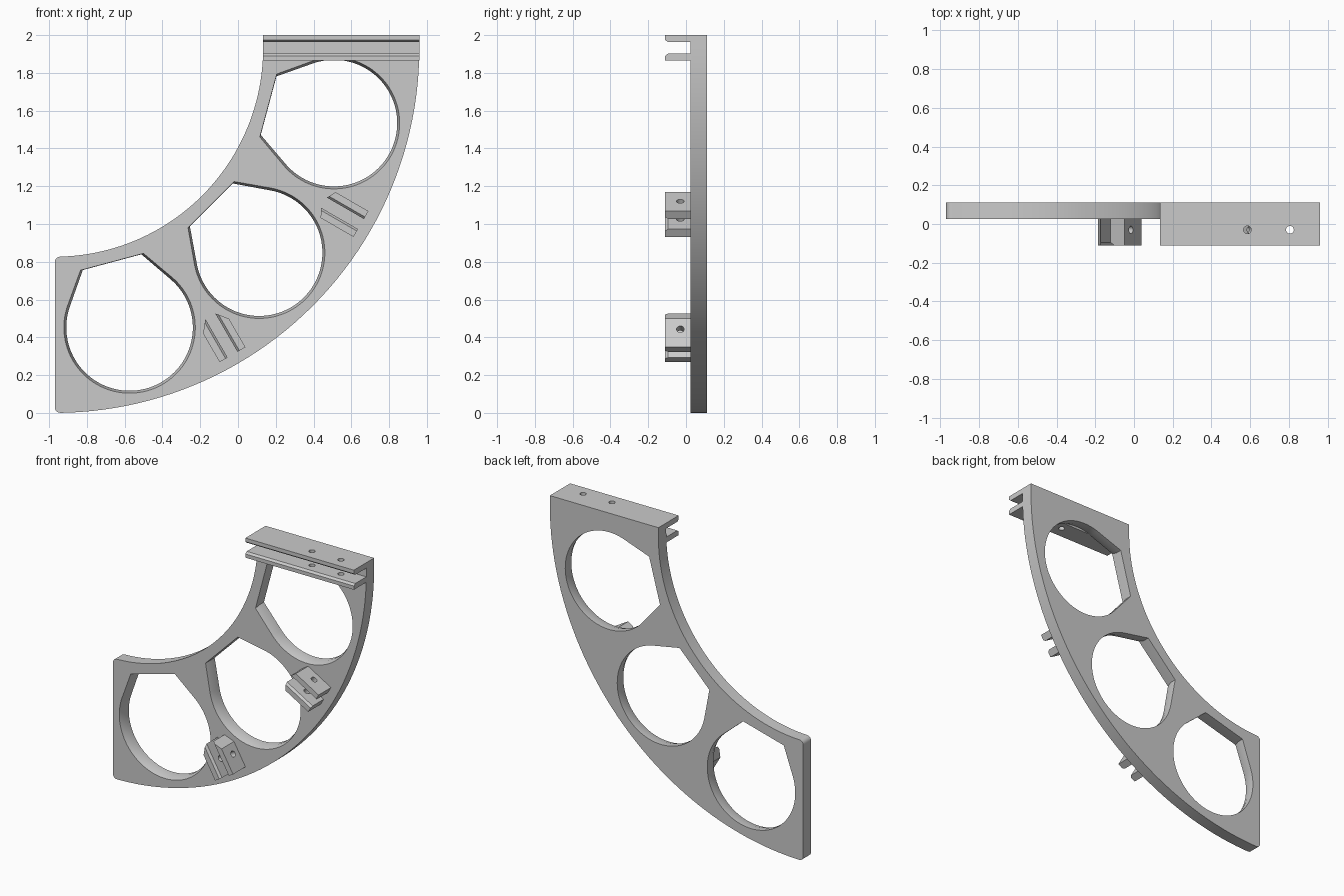
import bpy, bmesh
from math import sin, cos, radians, acos, atan2, hypot, pi

cube = bpy.data.objects.get("Cube")
if cube:
    bpy.data.objects.remove(cube)

grey = bpy.data.materials.new("plain grey")
grey.use_nodes = True
grey.diffuse_color = (0.59, 0.59, 0.59, 1)
grey.node_tree.nodes["Principled BSDF"].inputs["Base Color"].default_value = grey.diffuse_color

# Arc centre, radii and depth range of the curved plate
CX, CZ, R_OUT, R_IN, TOP = -0.97, 1.93, 1.93, 1.103, 2.0
FRONT, BACK, TIP = 0.025, 0.11, -0.11


def polar(r, a):
    return CX + r * sin(a), CZ - r * cos(a)


def loft(name, layers):
    """Solid through matching outlines, each given as (y, [(x, z), ...])."""
    bm = bmesh.new()
    rings = [[bm.verts.new((x, y, z)) for x, z in pts] for y, pts in layers]
    bm.faces.new(rings[0])
    bm.faces.new(rings[-1])
    n = len(rings[0])
    for a, b in zip(rings, rings[1:]):
        for i in range(n):
            j = (i + 1) % n
            bm.faces.new((a[i], a[j], b[j], b[i]))
    bmesh.ops.recalc_face_normals(bm, faces=bm.faces)
    mesh = bpy.data.meshes.new(name)
    bm.to_mesh(mesh)
    bm.free()
    obj = bpy.data.objects.new(name, mesh)
    mesh.materials.append(grey)
    bpy.context.collection.objects.link(obj)
    return obj


def activate(obj):
    bpy.ops.object.select_all(action="DESELECT")
    obj.select_set(True)
    bpy.context.view_layer.objects.active = obj


def cut(obj, cutter):
    mod = obj.modifiers.new("cut", "BOOLEAN")
    mod.operation, mod.solver, mod.object = "DIFFERENCE", "EXACT", cutter
    cutter.hide_render = True
    activate(obj)
    bpy.ops.object.modifier_apply(modifier=mod.name)
    bpy.data.objects.remove(cutter)


def smooth(obj):
    activate(obj)
    bpy.ops.object.shade_smooth_by_angle(angle=radians(25))


# Curved plate: quarter ring with a short straight top and rounded left corners
def arc(r, steps=48):
    return [polar(r, pi / 2 * i / steps) for i in range(steps + 1)]


outline = arc(R_OUT) + [(CX + R_OUT, TOP), (CX + R_IN, TOP)] + arc(R_IN)[::-1]
plate = loft("curved_plate", [(FRONT, outline), (BACK, outline)])
bm = bmesh.new()
bm.from_mesh(plate.data)
corners = [e for e in bm.edges if all(abs(v.co.x - CX) < 0.001 for v in e.verts)
           and abs(e.verts[0].co.y - e.verts[1].co.y) > 0.01]
bmesh.ops.bevel(bm, geom=corners, offset=0.03, segments=5, profile=0.5, affect="EDGES")
bm.to_mesh(plate.data)
bm.free()


# Opening: a circle joined by tangents to two corners near the inner arc
def opening(mid, r, spread, steps=72):
    cx, cz = polar(1.53, mid)
    ends = [polar(1.183, mid + s * spread) for s in (1, -1)]
    tangents = []
    for (x, z), s in zip(ends, (-1, 1)):
        dx, dz = x - cx, z - cz
        tangents.append(atan2(dz, dx) + s * acos(r / hypot(dx, dz)))
    # Sweep the long way round, away from the corners
    sweep = (tangents[1] - tangents[0]) % (2 * pi) - 2 * pi
    pts = []
    for i in range(steps + 1):
        a = tangents[0] + sweep * i / steps
        pts.append((cx + r * cos(a), cz + r * sin(a)))
    return pts + [ends[1], ends[0]]


for deg in (15, 45, 75):
    wide = opening(radians(deg), 0.348, radians(8.4))
    tight = opening(radians(deg), 0.335, radians(7.8))
    cut(plate, loft("opening_cutter", [(FRONT - 0.05, wide), (FRONT, wide),
                                       (FRONT + 0.04, tight), (BACK + 0.05, tight)]))
smooth(plate)


# Clip: two parallel radial bars with chamfered tips and cross-drilled holes.
# Each bar spans lo..hi sideways; its inner end slants from start_lo to start_hi.
def clip(name, deg, centre, lo, hi, start_lo, start_hi, end, drills):
    a = radians(deg)

    def place(u, v):
        return (CX + u * sin(a) + v * cos(a), CZ - u * cos(a) + v * sin(a))

    def section(side, lip):
        start = start_lo + (start_hi - start_lo) * lip / (hi - lo)
        return [place(u, centre + side * v)
                for u, v in ((start, lo + lip), (end, lo + lip), (end, hi), (start_hi, hi))]

    for side, label in ((1, "upper"), (-1, "lower")):
        bar = loft(f"{name}_{label}_bar", [(FRONT + 0.005, section(side, 0)),
                                           (TIP + 0.015, section(side, 0)),
                                           (TIP, section(side, 0.012))])
        for u in drills:
            x, z = place(u, centre)
            bpy.ops.mesh.primitive_cylinder_add(vertices=24, radius=0.02, depth=0.4,
                                                location=(x, -0.03, z), rotation=(0, pi / 2 - a, 0))
            cut(bar, bpy.context.object)
        smooth(bar)


clip("top_clip", 90, 0.0025, 0.03, 0.0675, R_IN, R_IN, R_OUT, (1.555, 1.775))
clip("right_clip", 60, 0.005, 0.031, 0.079, 1.643, 1.668, 1.869, (1.765,))
clip("lower_clip", 30, 0.004, 0.03, 0.079, 1.64, 1.7, 1.875, (1.765,))
